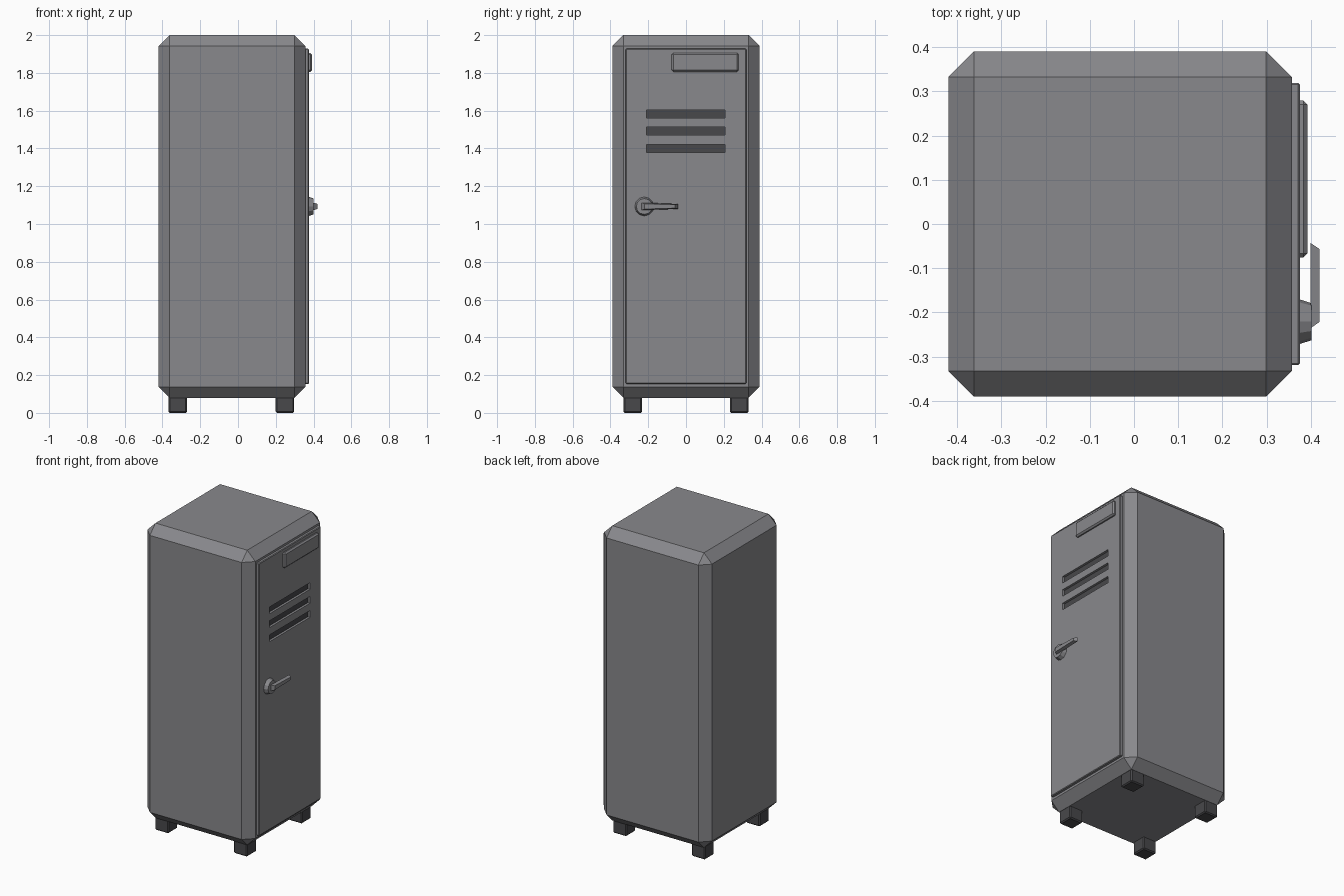
import bpy, bmesh, math
from mathutils import Matrix

if "Cube" in bpy.data.objects:
    bpy.data.objects.remove(bpy.data.objects["Cube"])


def material(name, rgb):
    m = bpy.data.materials.new(name)
    m.diffuse_color = (*rgb, 1)
    m.use_nodes = True
    m.node_tree.nodes["Principled BSDF"].inputs["Base Color"].default_value = m.diffuse_color
    return m


GREY = material("grey metal", (0.25, 0.25, 0.265))
DARK = material("dark rubber", (0.065, 0.065, 0.07))


def finish(name, bm, mat):
    bmesh.ops.recalc_face_normals(bm, faces=bm.faces)
    me = bpy.data.meshes.new(name)
    bm.to_mesh(me)
    bm.free()
    me.materials.append(mat)
    ob = bpy.data.objects.new(name, me)
    bpy.context.collection.objects.link(ob)
    return ob


def box(name, lo, hi, mat, bevel=0.0):
    """Box between two corners with an optional one-step chamfer."""
    bm = bmesh.new()
    bmesh.ops.create_cube(bm, size=1)
    for v in bm.verts:
        v.co = [(a + b) / 2 + c * (b - a) for a, b, c in zip(lo, hi, v.co)]
    if bevel:
        bmesh.ops.bevel(bm, geom=bm.edges[:], offset=bevel, segments=1,
                        affect='EDGES', clamp_overlap=True)
    return finish(name, bm, mat)


# Chamfered cabinet
box("cabinet", (-0.42, -0.39, 0.08), (0.357, 0.39, 2.0), GREY, 0.058)

# Four feet
for i, x in enumerate((-0.319, 0.248)):
    for j, y in enumerate((-0.282, 0.282)):
        box(f"foot_{i * 2 + j + 1}", (x - 0.049, y - 0.049, 0),
            (x + 0.049, y + 0.049, 0.095), DARK, 0.007)

# Door on the right side
door = box("door", (0.35, -0.319, 0.153), (0.375, 0.319, 1.928), GREY, 0.004)

# Three vent slots cut through the door, with dark plates behind
for i, z in enumerate((1.582, 1.492, 1.40)):
    cutter = box("vent_cutter", (0.3, -0.209, z - 0.022),
                 (0.4, 0.207, z + 0.022), GREY)
    cutter.hide_render = True
    mod = door.modifiers.new("vent", 'BOOLEAN')
    mod.operation = 'DIFFERENCE'
    mod.solver = 'EXACT'
    mod.object = cutter
    bpy.context.view_layer.objects.active = door
    bpy.ops.object.modifier_apply(modifier=mod.name)
    bpy.data.objects.remove(cutter)
    box(f"vent_back_{i + 1}", (0.355, -0.211, z - 0.024),
        (0.36, 0.209, z + 0.024), DARK)

# Blank label plate
box("label_plate", (0.365, -0.076, 1.806), (0.392, 0.279, 1.906), GREY, 0.009)

# Handle base: tapered round boss
bm = bmesh.new()
bmesh.ops.create_cone(bm, cap_ends=True, segments=12, radius1=0.051,
                      radius2=0.042, depth=0.028)
bmesh.ops.transform(bm, verts=bm.verts, matrix=Matrix.Translation((0.387, -0.221, 1.093))
                    @ Matrix.Rotation(math.pi / 2, 4, 'Y'))
finish("handle_base", bm, GREY)

# Lever: tapered toward its tip and toward its outer face
bm = bmesh.new()
rings = []
for x, y0, y1, h0, h1 in ((0.399, -0.236, -0.043, 0.02, 0.013),
                          (0.42, -0.221, -0.057, 0.014, 0.009)):
    rings.append([bm.verts.new((x, y, 1.093 + dz)) for y, dz in
                  ((y0, -h0), (y1, -h1), (y1, h1), (y0, h0))])
a, b = rings
bm.faces.new(a)
bm.faces.new(b)
for k in range(4):
    n = (k + 1) % 4
    bm.faces.new((a[k], a[n], b[n], b[k]))
finish("handle_lever", bm, GREY)
